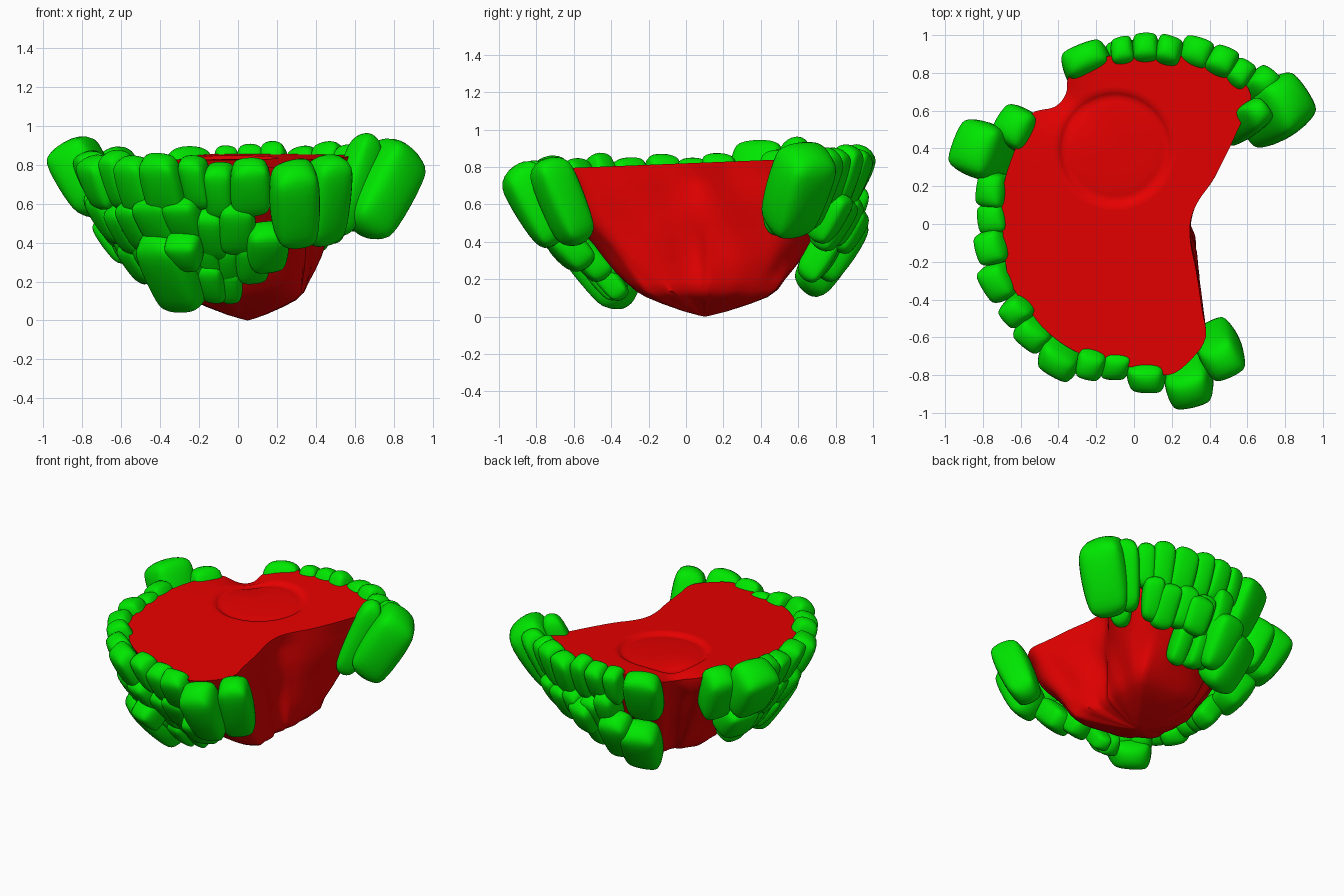
import bpy, bmesh, math, random
from mathutils import Vector, Matrix

if "Cube" in bpy.data.objects:
    bpy.data.objects.remove(bpy.data.objects["Cube"])

random.seed(4)
CX, CY, TOP, LOW = 0.05, 0.1, 0.82, 0.14


def material(name, rgb):
    m = bpy.data.materials.new(name)
    m.diffuse_color = (*rgb, 1)
    m.use_nodes = True
    m.node_tree.nodes["Principled BSDF"].inputs["Base Color"].default_value = m.diffuse_color
    return m


RED = material("red_ground", (0.8, 0.0, 0.0))
GREEN = material("green_rock", (0.0, 0.8, 0.0))


def finish(bm, name, mat, angle):
    bmesh.ops.recalc_face_normals(bm, faces=bm.faces)
    me = bpy.data.meshes.new(name)
    bm.to_mesh(me)
    bm.free()
    me.materials.append(mat)
    ob = bpy.data.objects.new(name, me)
    bpy.context.collection.objects.link(ob)
    bpy.ops.object.select_all(action='DESELECT')
    ob.select_set(True)
    bpy.context.view_layer.objects.active = ob
    bpy.ops.object.shade_smooth_by_angle(angle=math.radians(angle))
    return ob


def wall(x, y, z):
    """Move a rim point down the tapering cliff to height z."""
    t = (TOP - z) / (TOP - LOW)
    t = min(abs(t) ** 1.2, 1) * (1 if t > 0 else -1)
    if x < CX:
        lx = CX + (x - CX) * 0.45
    else:
        lx = min(CX + (x - CX) * 0.95, 0.31 + 0.05 * x)
    ly = CY + (y - CY) * (0.5 if y > CY else 0.4)
    return Vector((x + (lx - x) * t, y + (ly - y) * t, z + 0.04 * y * z / TOP))


# ---- island body: smooth outline, tapering cliff, sunken circle on top
outline = [(.38, -.6), (.36, -.45), (.33, -.25), (.3, -.1), (.3, .02), (.34, .12),
           (.41, .22), (.48, .35), (.55, .5), (.62, .68), (.5, .82), (.3, .88),
           (.1, .9), (-.13, .89), (-.3, .83), (-.35, .77), (-.36, .69), (-.42, .62),
           (-.55, .58), (-.62, .42), (-.68, .25), (-.7, .1), (-.69, -.1), (-.66, -.3),
           (-.56, -.45), (-.46, -.57), (-.32, -.67), (-.15, -.73), (0, -.76),
           (.18, -.8), (.3, -.72)]


def smooth_loop(pts, k=4):
    out, n = [], len(pts)
    for i in range(n):
        a, b, c, d = (Vector(pts[(i + j) % n]) for j in (-1, 0, 1, 2))
        for s in range(k):
            t = s / k
            out.append(0.5 * (2 * b + (c - a) * t + (2 * a - 5 * b + 4 * c - d) * t * t
                              + (3 * b - a - 3 * c + d) * t ** 3))
    return out


rim = smooth_loop(outline)
rings = []
# sunken circle, from its floor out to the rim
dish = Vector((-0.1, 0.4))
for r, dz in ((.1, -.012), (.2, -.014), (.25, -.018), (.272, -.022), (.29, -.012), (.305, 0), (.33, 0)):
    ring = []
    for p in rim:
        q = dish + (p - dish).normalized() * r
        ring.append(Vector((q.x, q.y, TOP + dz + 0.04 * q.y)))
    rings.append(ring)
# cliff with gentle lumps
for z in (.82, .81, .76, .7, .63, .56, .48, .4, .32, .25, .19, .14):
    ring = []
    for p in rim:
        v = wall(p.x, p.y, z)
        out = Vector((p.x - CX, p.y - CY, 0)).normalized()
        lump = math.sin(9 * p.x + 11 * z) * math.sin(8 * p.y - 7 * z) + 0.6 * math.sin(17 * p.y + 13 * z)
        ring.append(v + out * 0.012 * lump * (TOP - z > 0.03))
    rings.append(ring)
# rounded underside closing to the tip
for z, k in ((.105, .86), (.07, .63), (.03, .32), (.008, .1)):
    rings.append([Vector((CX + (v.x - CX) * k, CY + (v.y - CY) * k, z)) for v in rings[18]])
# the ground dips towards the back left notch
for ring in rings:
    for v in ring:
        d = math.hypot(v.x + .4, v.y - .68)
        v.z -= 0.06 * math.exp(-(d / .15) ** 2) * max(0, (v.z - .4) / .42)

bm = bmesh.new()
loops = [[bm.verts.new(v) for v in ring] for ring in rings]
n = len(rim)
for a, b in zip(loops, loops[1:]):
    for i in range(n):
        bm.faces.new((a[i], a[(i + 1) % n], b[(i + 1) % n], b[i]))
for loop, tip in ((loops[0], (dish.x, dish.y, TOP + .004)), (loops[-1], (CX, CY, 0))):
    c = bm.verts.new(tip)
    for i in range(n):
        bm.faces.new((loop[i], loop[(i + 1) % n], c))
finish(bm, "island_body", RED, 50)


# ---- boulders: jittered boxes leaning along the cliff, bevelled and subdivided
def boulder(bm, x, y, z0, z1, w, d, lean=0.85, jitter=0.075):
    lo, hi = wall(x, y, z0), wall(x, y, z1)
    lo.xy = hi.xy + (lo.xy - hi.xy) * lean
    up = (hi - lo).normalized()
    out = Vector((x - CX, y - CY, 0))
    side = up.cross(out).normalized()
    out = side.cross(up)
    rot = Matrix((side, out, up)).transposed().to_4x4()
    size = Matrix.Diagonal((w, d, (hi - lo).length, 1))
    verts = bmesh.ops.create_cube(bm, size=1.04)["verts"]
    for v in verts:
        taper = 0.96 if v.co.z > 0 else 0.88
        v.co = Vector((v.co.x * taper, v.co.y * taper, v.co.z))
        v.co += Vector([random.uniform(-jitter, jitter) for _ in range(3)])
    bmesh.ops.transform(bm, matrix=Matrix.Translation((lo + hi) / 2) @ rot @ size, verts=verts)


def boulder_group(name, rocks):
    bm = bmesh.new()
    for r in rocks:
        boulder(bm, *r)
    bmesh.ops.bevel(bm, geom=bm.edges[:], offset=20, offset_type='PERCENT', segments=1,
                    affect='EDGES', profile=0.5)
    ob = finish(bm, name, GREEN, 180)
    sub = ob.modifiers.new("round", 'SUBSURF')
    sub.levels = sub.render_levels = 2


# rim rocks: x, y, width
front_left = [(.07, -.84, .21), (-.1, -.78, .16), (-.23, -.76, .16), (-.41, -.74, .22),
              (-.55, -.61, .2), (-.63, -.47, .16), (-.75, -.32, .2), (-.76, -.13, .19),
              (-.77, .03, .17), (-.77, .18, .18)]
back = [(-.06, .93, .13), (.06, .94, .15), (.19, .93, .14), (.33, .92, .18),
        (.47, .87, .15), (.57, .81, .14)]
top_row, middle_row, low_row = [], [], []
for chain in (front_left, back):
    for x, y, w in chain:
        top_row.append((x, y, .58 + random.uniform(-.03, .03), .86 + random.uniform(-.02, .02), w * 1.1, .18))
        if x < (.1 if y < 0 else .25):
            z = .22 + random.uniform(-.03, .03)
            low_row.append((x * 1.08, y * 1.1, z, z + .22, w, .18))
    for (x, y, w), (x2, y2, w2) in zip(chain, chain[1:]):
        z = .38 + random.uniform(-.04, .04)
        middle_row.append(((x + x2) * .535, (y + y2) * .54, z, z + .25, (w + w2) * .56, .19))
middle_row += [(.15, -.97, .27, .52, .24, .2), (-.84, .36, .3, .54, .26, .22)]
boulder_group("rim_boulders", top_row)
boulder_group("middle_boulders", middle_row)
boulder_group("low_boulders", low_row)

# large rocks at the ends of each rock band, and the big low ones
boulder_group("end_boulders", [
    (.47, -.72, .41, .88, .25, .25, .6), (.29, -.91, .42, .84, .26, .26, .7),
    (-.84, .4, .54, .9, .32, .28), (-.65, .53, .5, .86, .24, .24),
    (-.27, .89, .48, .86, .28, .2),
    (.83, .66, .44, .87, .34, .3, .9), (.64, .58, .42, .93, .19, .18), (.7, .76, .45, .86, .18, .18)])
boulder_group("hanging_boulders", [
    (-.6, -.86, .08, .46, .33, .24), (-.28, -.94, .12, .32, .15, .16),
    (-.1, -.93, .1, .3, .13, .14), (-.42, -1.0, .3, .46, .2, .18),
    (-.3, 1.1, .12, .45, .3, .24), (-.08, 1.12, .2, .5, .24, .22), (.2, 1.08, .34, .56, .22, .2)])
